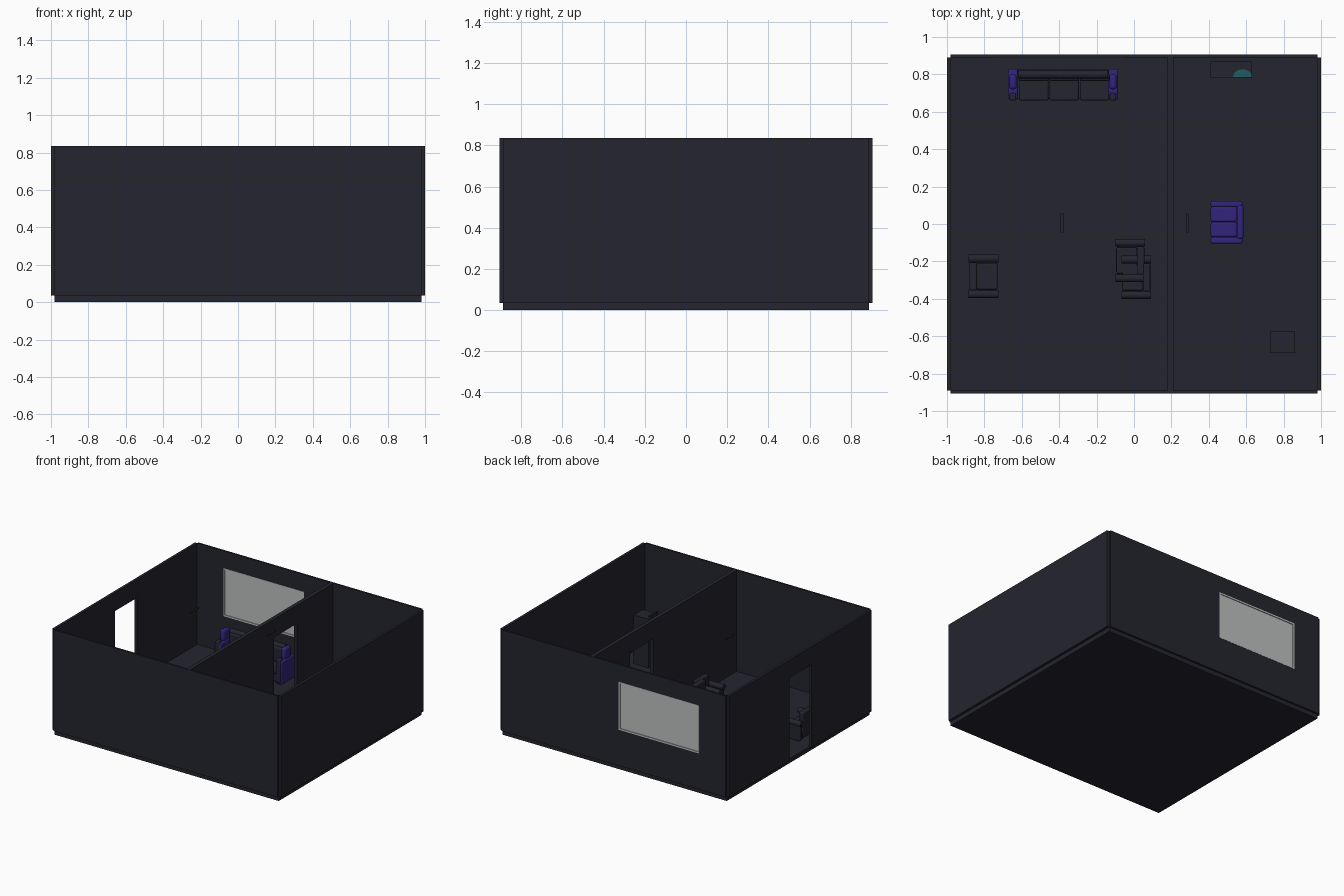
import bpy, math

if "Cube" in bpy.data.objects:
    bpy.data.objects.remove(bpy.data.objects["Cube"])

def mat(name, c):
    m = bpy.data.materials.new(name)
    m.diffuse_color = (*c, 1)
    m.use_nodes = True
    m.node_tree.nodes["Principled BSDF"].inputs["Base Color"].default_value = m.diffuse_color
    return m

DARK = mat("dark_slate", (0.018, 0.018, 0.028))
PURPLE = mat("purple_fabric", (0.032, 0.018, 0.20))
GLASS = mat("pale_glass", (0.52, 0.54, 0.54))
TEAL = mat("teal", (0.014, 0.11, 0.125))

def box(name, x0, x1, y0, y1, z0, z1, m, bevel=0):
    bpy.ops.mesh.primitive_cube_add(size=1, location=((x0+x1)/2, (y0+y1)/2, (z0+z1)/2))
    o = bpy.context.object
    o.name = name
    o.scale = (x1-x0, y1-y0, z1-z0)
    bpy.ops.object.transform_apply(location=False, rotation=False, scale=True)
    o.data.materials.append(m)
    if bevel:
        b = o.modifiers.new("soft", 'BEVEL')
        b.width, b.segments = bevel, 3
        bpy.ops.object.shade_smooth_by_angle()
    return o

def roll(name, axis, x, y, z, r, length, m):
    rot = (0, math.pi/2, 0) if axis == 'x' else (math.pi/2, 0, 0)
    bpy.ops.mesh.primitive_cylinder_add(vertices=20, radius=r, depth=length, location=(x, y, z), rotation=rot)
    o = bpy.context.object
    o.name = name
    o.data.materials.append(m)
    bpy.ops.object.shade_smooth_by_angle()

F, H = 0.035, 0.835          # floor top, wall top
DOOR = 0.69

# floor slab
box("floor", -.98, .98, -.89, .89, 0, F, DARK)

# outer walls, front and right are plain
box("front_wall", -.98, .98, -.905, -.89, F, H, DARK)
box("right_wall", .98, 1, -.89, .89, F, H, DARK)

# walls along y with a door opening
def door_wall(name, x0, x1, d0, d1):
    box(name + "_front", x0, x1, -.89, d0, F, H, DARK)
    box(name + "_back", x0, x1, d1, .89, F, H, DARK)
    box(name + "_lintel", x0, x1, d0, d1, DOOR, H, DARK)

door_wall("left_wall", -1, -.98, -.137, .137)
door_wall("partition", .18, .21, .15, .44)

# back wall around the window
wx0, wx1, wz0, wz1 = -.75, -.045, .32, .70
box("back_wall_left", -.98, wx0, .89, .905, F, H, DARK)
box("back_wall_right", wx1, .98, .89, .905, F, H, DARK)
box("back_wall_sill", wx0, wx1, .89, .905, F, wz0, DARK)
box("back_wall_head", wx0, wx1, .89, .905, wz1, H, DARK)
# window frame and pane
t = .012
box("window_frame_left", wx0, wx0+t, .888, .907, wz0, wz1, GLASS)
box("window_frame_right", wx1-t, wx1, .888, .907, wz0, wz1, GLASS)
box("window_frame_bottom", wx0+t, wx1-t, .888, .907, wz0, wz0+t, GLASS)
box("window_frame_top", wx0+t, wx1-t, .888, .907, wz1-t, wz1, GLASS)
box("window_pane", wx0+t, wx1-t, .894, .901, wz0+t, wz1-t, GLASS)

# hanging tube lights
for i, x in enumerate((-.385, .285)):
    box(f"tube_light_{i}", x-.007, x+.007, -.045, .055, .795, .807, DARK)

# three-seat sofa facing the front
box("sofa_base", -.625, -.135, .67, .82, F+.015, .11, DARK)
for i in range(3):
    x = -.615 + i*.163
    box(f"sofa_cushion_{i}", x, x+.158, .66, .78, .11, .15, DARK, .01)
    box(f"sofa_back_cushion_{i}", x, x+.158, .765, .805, .15, .27, DARK, .01)
box("sofa_back", -.625, -.135, .79, .83, F+.015, .27, DARK, .01)
roll("sofa_back_roll", 'x', -.38, .80, .27, .022, .48, DARK)
for n, x in (("left", -.675), ("right", -.14)):
    box(f"sofa_{n}_arm", x, x+.055, .665, .83, F, .22, PURPLE, .012)
    box(f"sofa_{n}_arm_pad", x+.01, x+.045, .66, .70, F+.015, .235, DARK, .008)
    box(f"sofa_{n}_arm_cushion", x+.008, x+.047, .72, .80, .20, .30, PURPLE, .015)

# purple armchair with its back to the right
box("armchair_base", .415, .58, -.095, .115, F+.01, .11, PURPLE)
for i, y in enumerate((-.07, .012)):
    box(f"armchair_seat_{i}", .41, .55, y, y+.08, .11, .15, PURPLE, .01)
box("armchair_back", .55, .585, -.08, .10, F+.01, .27, PURPLE, .012)
for n, y in (("front", -.105), ("back", .09)):
    box(f"armchair_{n}_arm", .41, .58, y, y+.033, F, .20, PURPLE, .01)

# small chairs with rolled arms; s = +1 faces right
def chair(name, cx, cy, s):
    def b(part, a0, a1, y0, y1, z0, z1, bev=.008):
        xs = sorted((cx+s*a0, cx+s*a1))
        box(f"{name}_{part}", *xs, cy+y0, cy+y1, z0, z1, DARK, bev)
    b("base", -.07, .07, -.08, .08, F+.015, .10, 0)
    b("seat", -.035, .075, -.07, .07, .10, .135)
    b("back", -.075, -.035, -.075, .075, F+.015, .25)
    for n, y in (("front", -.095), ("rear", .095)):
        b(n + "_arm", -.07, .07, y-.015, y+.015, F, .17)
        roll(f"{name}_{n}_arm_roll", 'x', cx, cy+y, .17, .021, .16, DARK)

chair("left_chair", -.805, -.28, 1)
chair("right_chair", -.02, -.195, -1)
chair("near_chair", .012, -.285, -1)

# tall stand in the corner
box("corner_stand", .73, .86, -.69, -.575, F, .42, DARK)

# side counter with a half-round teal basin
box("counter", .41, .63, .78, .87, F, .25, DARK)
bpy.ops.mesh.primitive_cylinder_add(vertices=32, radius=.05, depth=.008, location=(.58, .787, .254))
basin = bpy.context.object
basin.name = "basin"
for v in basin.data.vertices:   # flatten the front half
    v.co.y = max(v.co.y * .8, 0)
basin.data.materials.append(TEAL)
